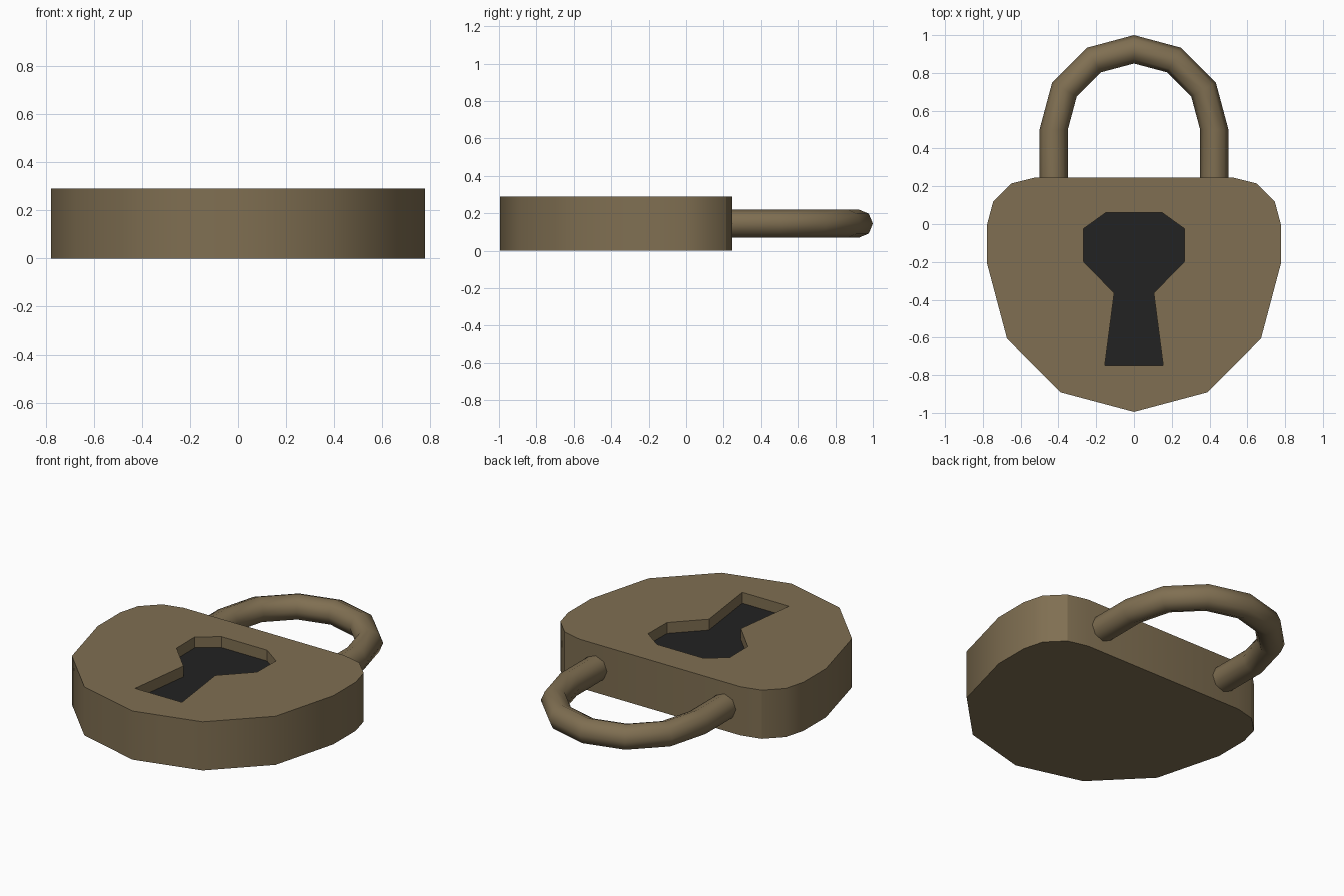
import bpy, bmesh, math
from mathutils import Vector

if "Cube" in bpy.data.objects:
    bpy.data.objects.remove(bpy.data.objects["Cube"])

def material(name, rgb):
    m = bpy.data.materials.new(name)
    m.diffuse_color = (*rgb, 1)
    m.use_nodes = True
    m.node_tree.nodes["Principled BSDF"].inputs["Base Color"].default_value = m.diffuse_color
    return m

bronze = material("aged bronze", (0.215, 0.159, 0.084))
black = material("keyhole black", (0.016, 0.016, 0.016))

HEIGHT, RECESS = 0.29, 0.065

def mirrored(half):
    """Closed outline from its right half, listed from top to bottom."""
    return half + [(-x, y) for x, y in reversed(half) if x > 0]

def finish(bm, name, mats, angle):
    bmesh.ops.recalc_face_normals(bm, faces=bm.faces)
    me = bpy.data.meshes.new(name)
    bm.to_mesh(me)
    bm.free()
    for m in mats:
        me.materials.append(m)
    ob = bpy.data.objects.new(name, me)
    bpy.context.collection.objects.link(ob)
    bpy.ops.object.select_all(action='DESELECT')
    bpy.context.view_layer.objects.active = ob
    ob.select_set(True)
    bpy.ops.object.shade_smooth_by_angle(angle=math.radians(angle))

# lock body with recessed keyhole
body = mirrored([(0.53, 0.245), (0.65, 0.215), (0.745, 0.12), (0.777, 0), (0.777, -0.212),
                 (0.672, -0.606), (0.39, -0.891), (0, -0.995)])
keyhole = mirrored([(0.15, 0.06), (0.268, -0.025), (0.266, -0.2), (0.105, -0.365), (0.155, -0.75)])

bm = bmesh.new()

def wall(outline, z_cap, z_rim, mat):
    """Capped wall; returns the open rim edges."""
    n = len(outline)
    cap = [bm.verts.new((x, y, z_cap)) for x, y in outline]
    rim = [bm.verts.new((x, y, z_rim)) for x, y in outline]
    bm.faces.new(cap).material_index = mat
    for i in range(n):
        j = (i + 1) % n
        bm.faces.new((cap[i], cap[j], rim[j], rim[i]))
    return [bm.edges.get((rim[i], rim[(i + 1) % n])) for i in range(n)]

rims = wall(body, 0, HEIGHT, 0) + wall(keyhole, HEIGHT - RECESS, HEIGHT, 1)
bmesh.ops.triangle_fill(bm, edges=rims, use_beauty=True, normal=(0, 0, 1))
finish(bm, "lock_body", [bronze, black], 30.5)

# shackle: octagonal tube swept along a straight-legged arch
R, r = 0.425, 0.075
path = [((R, 0.235), 0)]
path += [((R * math.cos(a), 0.5 + R * math.sin(a)), a) for a in (math.pi * i / 6 for i in range(7))]
path += [((-R, 0.235), math.pi)]
bm = bmesh.new()
rings = []
for (x, y), a in path:
    out = Vector((math.cos(a), math.sin(a), 0))
    rings.append([bm.verts.new(Vector((x, y, HEIGHT / 2)) + out * r * math.cos(t)
                               + Vector((0, 0, r * math.sin(t))))
                  for t in (math.tau * k / 8 for k in range(8))])
for p, q in zip(rings, rings[1:]):
    for k in range(8):
        m = (k + 1) % 8
        bm.faces.new((p[k], p[m], q[m], q[k]))
bm.faces.new(rings[0])
bm.faces.new(rings[-1])
finish(bm, "shackle", [bronze], 50)
